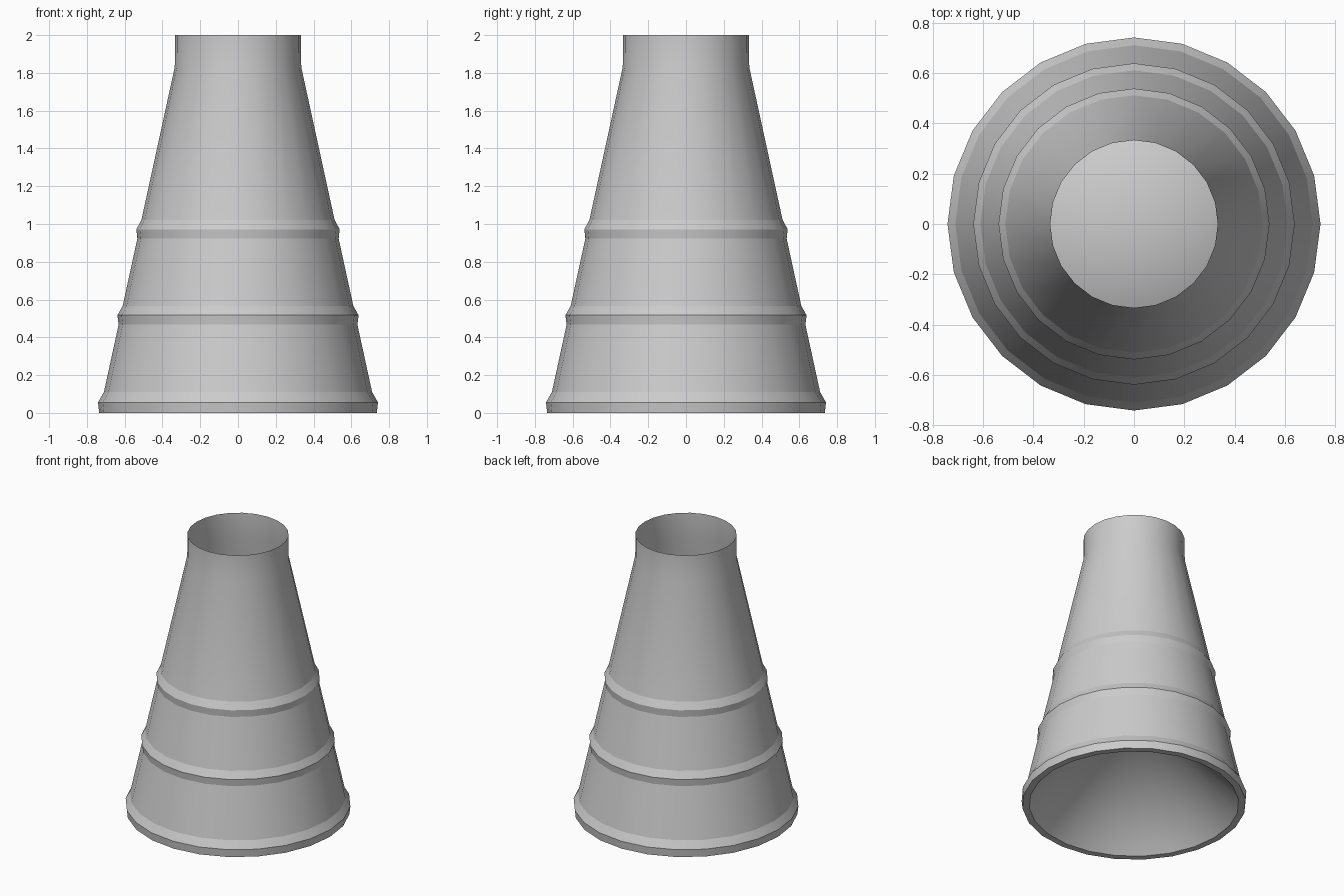
import bpy
import bmesh
import math

cube = bpy.data.objects.get("Cube")
if cube:
    bpy.data.objects.remove(cube, do_unlink=True)

SIDES = 24

grey = bpy.data.materials.new("plain grey")
grey.use_nodes = True
colour = (0.6, 0.6, 0.6, 1)
grey.diffuse_color = colour
grey.node_tree.nodes["Principled BSDF"].inputs["Base Color"].default_value = colour


def body_radius(z):
    """Radius of the plain tapered wall at a height."""
    return 0.734 - 0.218 * z


def revolve(name, profile, material):
    """Turn a (radius, height) profile around z; zero radius closes the end."""
    bm = bmesh.new()
    rings = []
    for r, z in profile:
        if r == 0:
            rings.append([bm.verts.new((0, 0, z))] * SIDES)
        else:
            angles = [math.tau * k / SIDES for k in range(SIDES)]
            rings.append([bm.verts.new((r * math.cos(a), r * math.sin(a), z))
                          for a in angles])
    for low, high in zip(rings, rings[1:]):
        for k in range(SIDES):
            n = (k + 1) % SIDES
            corners = dict.fromkeys((low[k], low[n], high[n], high[k]))
            bm.faces.new(list(corners))
    mesh = bpy.data.meshes.new(name)
    bm.to_mesh(mesh)
    bm.free()
    mesh.materials.append(material)
    obj = bpy.data.objects.new(name, mesh)
    bpy.context.collection.objects.link(obj)
    bpy.ops.object.select_all(action="DESELECT")
    obj.select_set(True)
    bpy.context.view_layer.objects.active = obj
    bpy.ops.object.shade_smooth_by_angle(angle=math.radians(15.4))
    return obj


# Conical hollow underside and bottom lip
profile = [(0, 0.75), (0.69, 0), (0.735, 0)]

# Bottom flange, then the two raised bands
profile += [(0.741, 0.056), (body_radius(0.11), 0.11)]
for z, height in ((0.517, 0.017), (0.972, 0.016)):
    profile += [(body_radius(z - 0.05), z - 0.05),
                (body_radius(z) + height, z),
                (body_radius(z + 0.05), z + 0.05)]

# Taper up to the open straight neck
profile += [(0.335, 1.83), (0.333, 2.0)]

revolve("tapered_shell", profile, grey)
